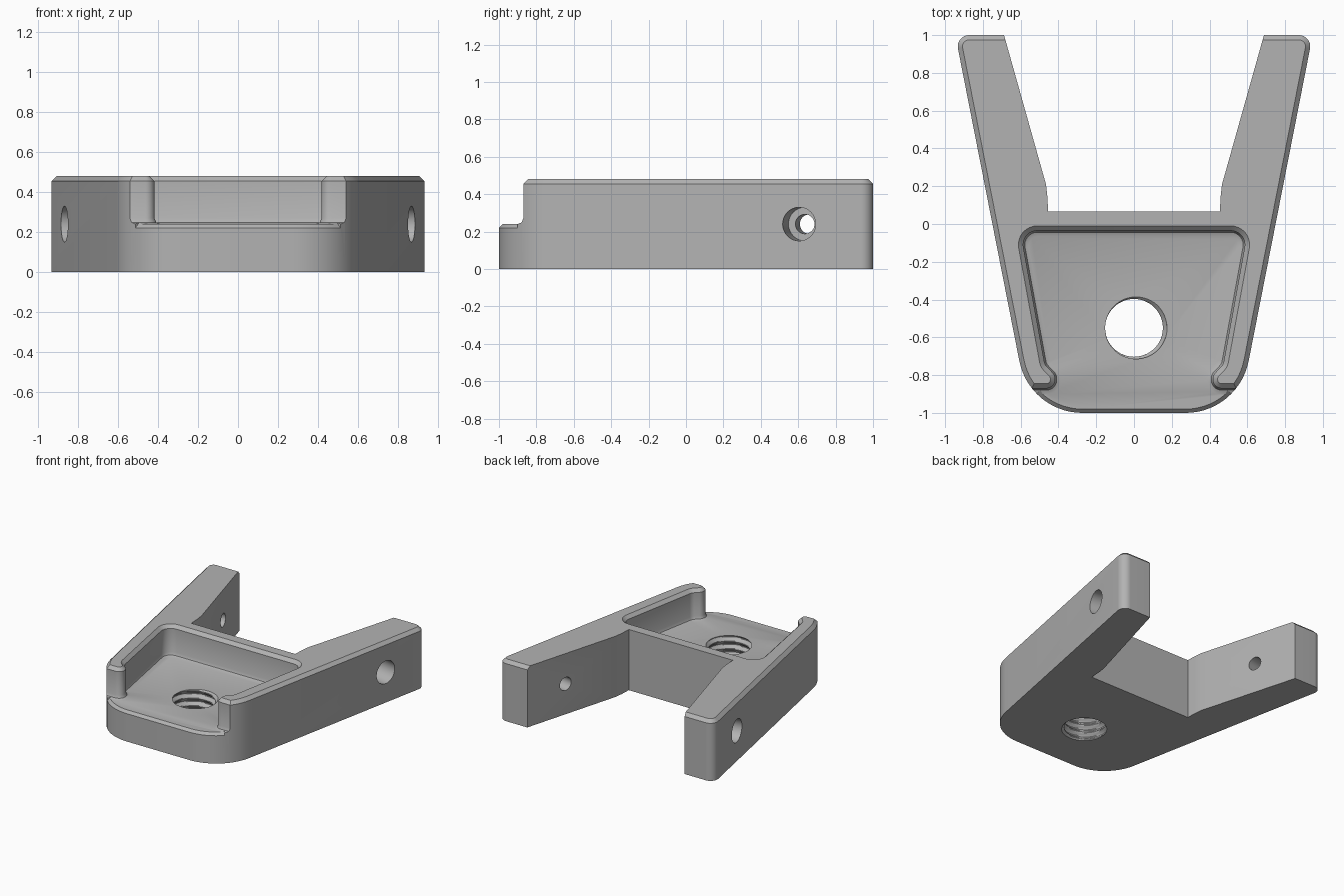
import bpy, bmesh, math
from mathutils import Vector

cube = bpy.data.objects.get("Cube")
if cube:
    bpy.data.objects.remove(cube, do_unlink=True)

grey = bpy.data.materials.new("matte grey")
grey.use_nodes = True
grey.diffuse_color = (0.45, 0.45, 0.45, 1)
grey.node_tree.nodes["Principled BSDF"].inputs["Base Color"].default_value = (0.45, 0.45, 0.45, 1)


def symmetric(half):
    """Close a right-hand chain of (x, y, radius) corners with its mirror image."""
    return half + [(-x, y, r) for x, y, r in reversed(half)]


def fillet(corners, steps=10):
    """Round each corner of a polygon by its own radius."""
    out = []
    for i, (x, y, r) in enumerate(corners):
        p = Vector((x, y))
        a = (Vector(corners[i - 1][:2]) - p).normalized()
        b = (Vector(corners[(i + 1) % len(corners)][:2]) - p).normalized()
        if r == 0:
            out.append(p)
            continue
        half = a.angle(b) / 2
        centre = p + (a + b).normalized() * (r / math.sin(half))
        start = p + a * (r / math.tan(half)) - centre
        end = p + b * (r / math.tan(half)) - centre
        sweep = start.angle(end)
        for k in range(steps + 1):
            t = k / steps
            out.append(centre + (start * math.sin((1 - t) * sweep)
                                 + end * math.sin(t * sweep)) / math.sin(sweep))
    return out


def inset(poly, amount, keep=lambda m: False):
    """Move the edges of a polygon inward, except those whose midpoint is kept."""
    lines = []
    for i, p in enumerate(poly):
        q = poly[(i + 1) % len(poly)]
        d = (q - p).normalized()
        lines.append((Vector((-d.y, d.x)), 0 if keep((p + q) / 2) else amount))
    out = []
    for i, p in enumerate(poly):
        (n, d), (m, e) = lines[i - 1], lines[i]
        det = n.x * m.y - n.y * m.x
        if abs(det) < 1e-5:
            out.append(p + m * e)
        else:
            out.append(p + Vector((d * m.y - e * n.y, e * n.x - d * m.x)) / det)
    return out


def level(poly, z):
    return [Vector((p.x, p.y, z)) for p in poly]


def loft(name, rings):
    """Skin a stack of equal rings into a closed solid."""
    bm = bmesh.new()
    vs = [[bm.verts.new(p) for p in ring] for ring in rings]
    n = len(vs[0])
    for lo, hi in zip(vs, vs[1:]):
        for j in range(n):
            k = (j + 1) % n
            bm.faces.new((lo[j], lo[k], hi[k], hi[j]))
    bm.faces.new(vs[0][::-1])
    bm.faces.new(vs[-1])
    bmesh.ops.recalc_face_normals(bm, faces=bm.faces)
    mesh = bpy.data.meshes.new(name)
    bm.to_mesh(mesh)
    bm.free()
    mesh.materials.append(grey)
    obj = bpy.data.objects.new(name, mesh)
    bpy.context.collection.objects.link(obj)
    return obj


def cut(target, cutter):
    cutter.hide_render = True
    bpy.context.view_layer.objects.active = target
    mod = target.modifiers.new("cut", "BOOLEAN")
    mod.operation = "DIFFERENCE"
    mod.solver = "EXACT"
    mod.object = cutter
    bpy.ops.object.modifier_apply(modifier=mod.name)
    bpy.data.objects.remove(cutter, do_unlink=True)


# Forked body, with a chamfer on its outer top edge only
outline = fillet(symmetric([
    (0.553, -1, 0.34), (0.946, 1, 0.06), (0.688, 1, 0),
    (0.466, 0.21, 0), (0.458, 0.14, 0), (0.455, 0.065, 0)]), 14)
in_fork = lambda m: m.y > 0 and abs(m.x) < 0.65
body = loft("forked_bracket", [
    level(outline, 0), level(outline, 0.455),
    level(inset(outline, 0.025, in_fork), 0.48)])

# Pocket open to the front, with rounded wall ends, floor fillet and rim chamfer
wall = fillet(symmetric([
    (0.7, -1.2, 0), (0.7, -0.87, 0), (0.418, -0.87, 0.045),
    (0.418, -0.80, 0.05), (0.472, -0.745, 0.06), (0.602, -0.035, 0.075)]), 8)
cut(body, loft("pocket_cutter", [
    level(inset(wall, d), z) for d, z in
    [(0.03, 0.24), (0.009, 0.249), (0, 0.27), (0, 0.455), (-0.03, 0.485)]]))

# Chamfered lip along the front of the pocket floor
inner, outer = inset(outline, 0.03), inset(outline, -0.03)
front = [i for i, p in enumerate(outline) if p.y < -0.9]
front.sort(key=lambda i: outline[i].x)
cut(body, loft("lip_cutter", [
    [inner[i].to_3d() + Vector((0, 0, 0.25)),
     outer[i].to_3d() + Vector((0, 0, 0.19)),
     outer[i].to_3d() + Vector((0, 0, 0.25))] for i in front]))

# Threaded hole through the floor
PITCH, SIDES = 0.06, 48
rows = []
for i in range(48):
    z = -0.05 + i * PITCH / 8
    ring = []
    for j in range(SIDES):
        turn = j / SIDES
        wave = abs(2 * ((z / PITCH - turn) % 1) - 1)
        r = 0.153 + 0.022 * min(1, max(0, 1.5 * wave - 0.25))
        a = math.tau * turn
        ring.append(Vector((r * math.cos(a), -0.55 + r * math.sin(a), z)))
    rows.append(ring)
cut(body, loft("thread_cutter", rows))

# Counterbored holes square to the outer side of each arm
for side in (1, -1):
    axis = Vector((-0.981 * side, 0.193, 0))
    across = Vector((0.193 * side, 0.981, 0))
    mouth = Vector((0.868 * side, 0.605, 0.24))
    rings = []
    for depth, r in [(-0.1, 0.09), (0.16, 0.09), (0.16, 0.052), (0.55, 0.052)]:
        rings.append([mouth + axis * depth + across * (r * math.cos(a))
                      + Vector((0, 0, r * math.sin(a)))
                      for a in (math.tau * k / 32 for k in range(32))])
    cut(body, loft("screw_hole_cutter", rings))

# Smooth curves, sharp edges
bpy.ops.object.select_all(action="DESELECT")
body.select_set(True)
bpy.context.view_layer.objects.active = body
bpy.ops.object.shade_smooth_by_angle(angle=math.radians(25))
